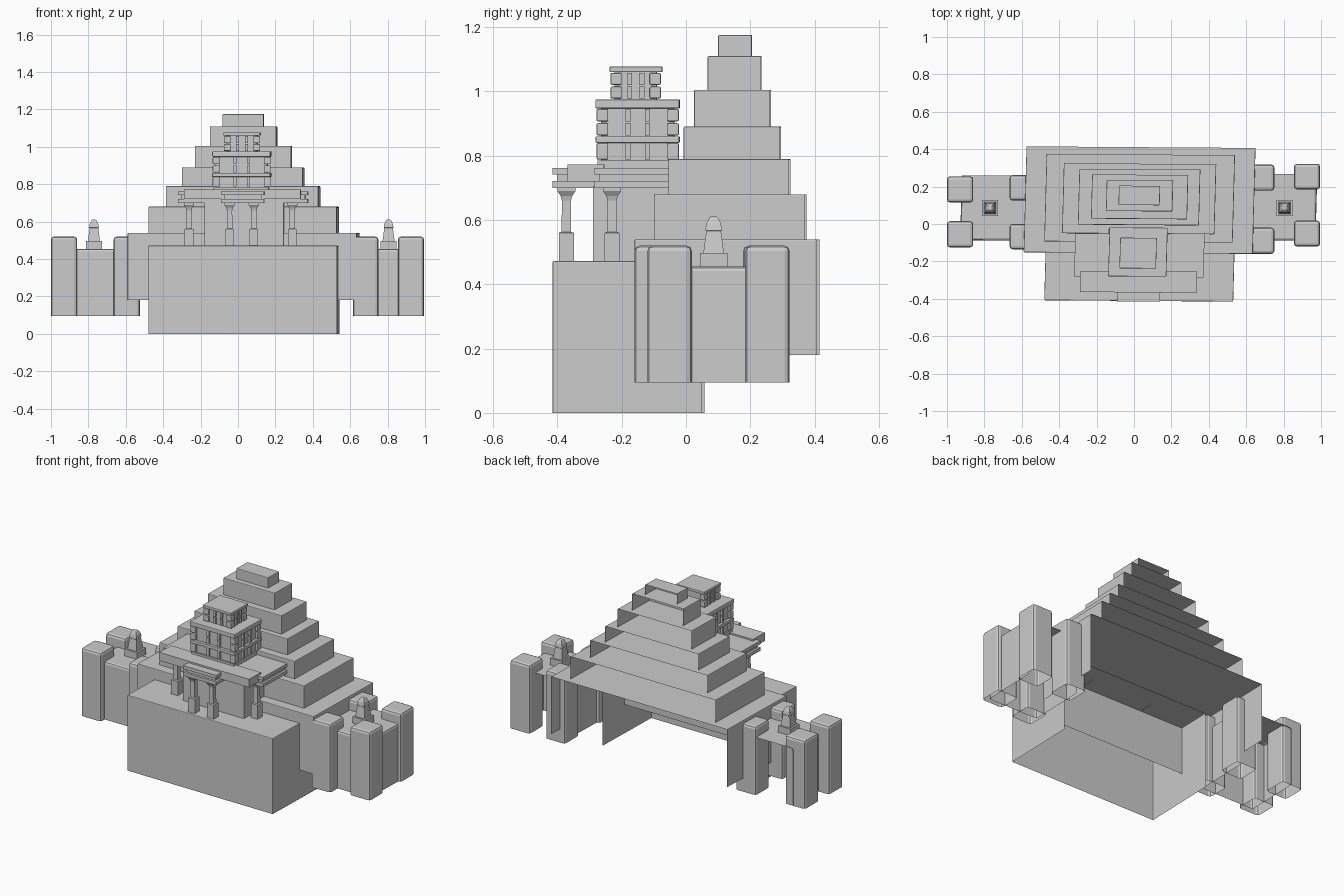
import bpy, bmesh

if "Cube" in bpy.data.objects:
    bpy.data.objects.remove(bpy.data.objects["Cube"])

SX, SY = 0.027, 0.007   # the whole model is slightly skewed in plan


def finish(name, bm):
    mesh = bpy.data.meshes.new(name)
    bm.to_mesh(mesh)
    bm.free()
    ob = bpy.data.objects.new(name, mesh)
    bpy.context.collection.objects.link(ob)
    return ob


def add_box(bm, x, y, z, remove="", bevel=0, skew=True):
    """Box from bounding ranges; remove lists open sides: d = bottom, b = back."""
    c = [(r[0] + r[1]) / 2 for r in (x, y, z)]
    h = [(r[1] - r[0]) / 2 for r in (x, y, z)]
    kx, ky = (SX, SY) if skew else (0, 0)
    hx, hy = h[0] - kx * h[1], h[1] - ky * h[0]
    part = bmesh.new()
    bmesh.ops.create_cube(part, size=2)
    kill = [f for f in part.faces
            if ("d" in remove and f.normal.z < -.5) or ("b" in remove and f.normal.y > .5)]
    bmesh.ops.delete(part, geom=kill, context="FACES")
    for v in part.verts:
        a, b = v.co.x * hx, v.co.y * hy
        v.co = (c[0] + a + kx * b, c[1] + b - ky * a, c[2] + v.co.z * h[2])
    if bevel:
        edges = [e for e in part.edges if not e.is_boundary]
        bmesh.ops.bevel(part, geom=edges, offset=bevel, segments=2, profile=0.5, affect="EDGES")
    tmp = bpy.data.meshes.new("tmp")
    part.to_mesh(tmp)
    part.free()
    bm.from_mesh(tmp)
    bpy.data.meshes.remove(tmp)


def box(name, x, y, z, remove="", bevel=0, skew=True):
    bm = bmesh.new()
    add_box(bm, x, y, z, remove, bevel, skew)
    return finish(name, bm)


def square_loft(name, cx, cy, profile):
    """Square-section post from (half width, z) rings, closed at the top."""
    bm = bmesh.new()
    last = None
    for w, z in profile:
        ring = [bm.verts.new((cx + sx * w, cy + sy * w, z))
                for sx, sy in ((-1, -1), (1, -1), (1, 1), (-1, 1))]
        if last:
            for i in range(4):
                j = (i + 1) % 4
                bm.faces.new((last[i], last[j], ring[j], ring[i]))
        last = ring
    bm.faces.new(last)
    return finish(name, bm)


# Stepped pyramid: open-backed tiers
tiers = [
    ((-.59, .65), (-.16, .415), (.18, .54)),
    ((-.48, .54), (-.10, .375), (.54, .68)),
    ((-.385, .44), (-.055, .325), (.68, .79)),
    ((-.30, .355), (-.008, .295), (.79, .89)),
    ((-.23, .29), (.025, .265), (.89, 1.005)),
    ((-.15, .21), (.067, .235), (1.005, 1.11)),
    ((-.083, .14), (.10, .205), (1.11, 1.175)),
]
for i, (x, y, z) in enumerate(tiers):
    box(f"pyramid_tier_{i + 1}", x, y, z, "db", .004)

# Front podium
box("podium", (-.48, .543), (-.415, .057), (0, .472), "db", .004)

# Side wings: hall, four corner pillars, rooftop finial
wings = {
    "left": ((-.93, -.56), (-.09, .26), -.77,
             [(-1, -.86, .115, .255), (-1, -.86, -.125, .015),
              (-.665, -.525, .125, .262), (-.665, -.525, -.135, 0)]),
    "right": ((.63, .98), (-.09, .268), .805,
              [(.855, .995, .185, .322), (.855, .995, -.12, .018),
               (.615, .75, .178, .318), (.615, .75, -.16, -.02)]),
}
for side, (wx, wy, fx, pillars) in wings.items():
    box(f"{side}_wing_hall", wx, wy, (.095, .455), "db", .014)
    for i, (x0, x1, y0, y1) in enumerate(pillars):
        box(f"{side}_wing_pillar_{i + 1}", (x0, x1), (y0, y1), (.095, .52), "d", .016, False)
    square_loft(f"{side}_finial", fx, .086,
                [(.043, .45), (.043, .497), (.032, .497), (.023, .565), (.026, .568),
                 (.022, .59), (.013, .608), (.008, .611)])

# Porch: inner chamber and four columns
box("porch_chamber", (-.18, .25), (-.29, -.05), (.47, .705), "db")
for i, (cx, cy) in enumerate([(-.045, -.372), (.085, -.372), (-.262, -.23), (.29, -.23)]):
    square_loft(f"porch_column_{i + 1}", cx, cy,
                [(.023, .47), (.023, .56), (.015, .563), (.014, .66), (.018, .675),
                 (.028, .69), (.028, .705)])

# Entablatures: two flanges with a recessed band between them
def entablature(name, x, y, z):
    bm = bmesh.new()
    d = (z[1] - z[0]) / 3
    for k in range(3):
        m = .014 if k == 1 else 0
        add_box(bm, (x[0] + m, x[1] - m), (y[0] + m, y[1] - m * .6),
                (z[0] + k * d, z[0] + (k + 1) * d))
    finish(name, bm)


entablature("porch_roof", (-.32, .378), (-.285, -.04), (.70, .762))
entablature("front_entablature", (-.09, .143), (-.415, -.27), (.70, .762))
box("front_roof_slab", (-.29, .337), (-.368, -.25), (.72, .772))

# Tower over the porch: recessed storeys, corner blocks, cornices
def storey(name, x, y, z, rows, inset, knob):
    box(name + "_core", (x[0] + inset, x[1] - inset), (y[0] + inset, y[1] - inset), z)
    bm = bmesh.new()
    step = (z[1] - z[0]) / rows
    for r in range(rows):
        zr = (z[0] + r * step + .003, z[0] + (r + 1) * step - .003)
        for kx in ((x[0], x[0] + knob), (x[1] - knob, x[1])):
            for ky in ((y[0], y[0] + knob), (y[1] - knob, y[1])):
                add_box(bm, kx, ky, zr, "", .004, False)
        # thin pilasters between the corners
        for t in (.38, .62):
            px = x[0] + (x[1] - x[0]) * t
            add_box(bm, (px - .008, px + .008), (y[0] + .004, y[0] + inset + .005), zr, "", 0, False)
            py = y[0] + (y[1] - y[0]) * t
            for e in (x[0] + .004, x[1] - inset - .005):
                add_box(bm, (e, e + inset + .001), (py - .008, py + .008), zr, "", 0, False)
    finish(name + "_blocks", bm)


lx, ly = (-.135, .175), (-.278, -.022)
ux, uy = (-.075, .118), (-.235, -.078)
box("tower_foot", (-.13, .17), (-.275, -.025), (.755, .785))
storey("lower_storey", lx, ly, (.785, .842), 1, .014, .036)
box("lower_cornice", (-.138, .178), (-.281, -.019), (.84, .86), "", .003)
storey("middle_storey", lx, ly, (.86, .948), 2, .014, .036)
box("middle_cornice", (-.138, .18), (-.282, -.018), (.947, .975), "", .004)
storey("upper_storey", ux, uy, (.975, 1.06), 2, .012, .035)
box("upper_cornice", (-.078, .122), (-.238, -.073), (1.06, 1.077), "", .003)
